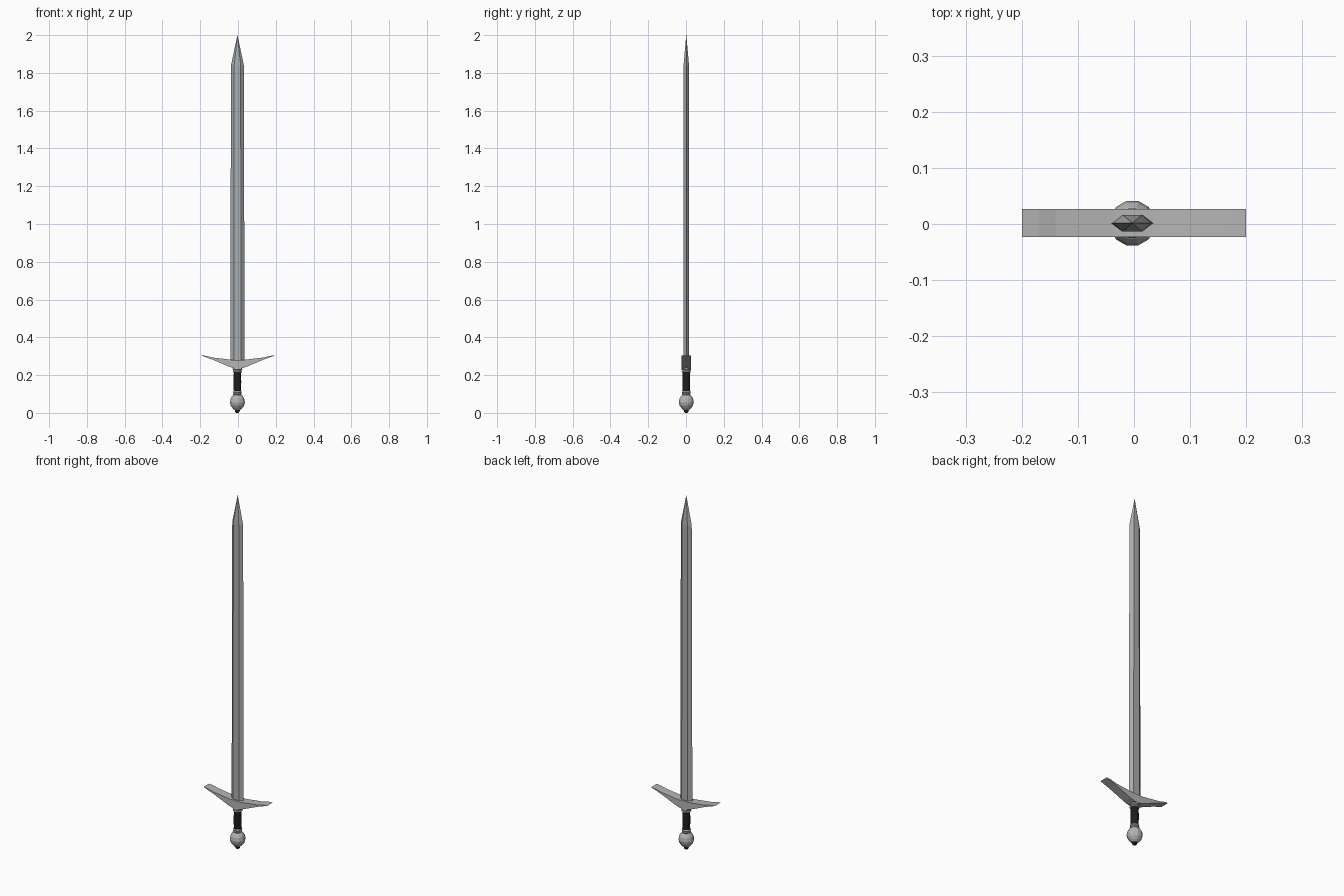
import bpy, bmesh, math

if "Cube" in bpy.data.objects:
    bpy.data.objects.remove(bpy.data.objects["Cube"])

CX, CY = -0.003, 0.0015   # blade and handle axis


def material(name, rgb):
    m = bpy.data.materials.new(name)
    m.diffuse_color = (*rgb, 1)
    m.use_nodes = True
    m.node_tree.nodes["Principled BSDF"].inputs["Base Color"].default_value = m.diffuse_color
    return m


steel = material("blade steel", (0.40, 0.42, 0.43))
silver = material("hilt silver", (0.46, 0.46, 0.46))
black = material("black leather", (0.012, 0.012, 0.015))


def finish(name, bm, mat):
    bmesh.ops.recalc_face_normals(bm, faces=bm.faces)
    me = bpy.data.meshes.new(name)
    bm.to_mesh(me)
    bm.free()
    me.materials.append(mat)
    ob = bpy.data.objects.new(name, me)
    bpy.context.collection.objects.link(ob)
    return ob


def loft(bm, rings):
    """Join equal-length rings of points and cap both ends."""
    vs = [[bm.verts.new(p) for p in r] for r in rings]
    n = len(vs[0])
    for a, b in zip(vs, vs[1:]):
        for i in range(n):
            j = (i + 1) % n
            bm.faces.new((a[i], a[j], b[j], b[i]))
    bm.faces.new(vs[0])
    bm.faces.new(vs[-1])


def turned(name, profile, mat, sides=12):
    """Flat-sided turned part from (radius, z) pairs."""
    bm = bmesh.new()
    angles = [2 * math.pi * (i + 0.5) / sides for i in range(sides)]
    loft(bm, [[(CX + r * math.cos(a), CY + r * math.sin(a), z) for a in angles]
              for r, z in profile])
    return finish(name, bm, mat)


# Blade: six-sided section, tapering to a point
def section(w, t, z):
    pts = [(-w, 0), (-w * .5, -t), (w * .5, -t), (w, 0), (w * .5, t), (-w * .5, t)]
    return [(CX + x, CY + y, z) for x, y in pts]


bm = bmesh.new()
loft(bm, [section(0.038, 0.0145, 0.26), section(0.034, 0.0145, 1.84),
          section(0.0004, 0.0003, 2.0)])
finish("blade", bm, steel)

# Crossguard: swept-up profile extruded front to back
half = [(0.2, 0.305), (0.17, 0.302), (0.14, 0.294), (0.035, 0.281)]
low = [(0.02, 0.236), (0.045, 0.244), (0.14, 0.284)]
outline = ([(-x, z) for x, z in half] + half[::-1]
           + low[::-1] + [(-x, z) for x, z in low])
bm = bmesh.new()
loft(bm, [[(x, y, z) for x, z in outline] for y in (-0.0235, 0.0265)])
finish("crossguard", bm, silver)

# Handle parts
turned("upper_collar", [(0.022, 0.213), (0.026, 0.217), (0.022, 0.222),
                        (0.022, 0.226), (0.027, 0.230), (0.025, 0.238)], silver)
turned("grip", [(0.020, 0.112), (0.021, 0.165), (0.020, 0.214)], black)
turned("lower_collar", [(0.020, 0.094), (0.024, 0.100), (0.022, 0.106),
                        (0.024, 0.111), (0.021, 0.116)], silver)
turned("pommel", [(0.013, 0.013), (0.025, 0.023), (0.036, 0.038), (0.041, 0.056),
                  (0.037, 0.076), (0.029, 0.089), (0.019, 0.097)], silver)
turned("pommel_cap", [(0.006, 0.0), (0.012, 0.006), (0.014, 0.014)], black)
